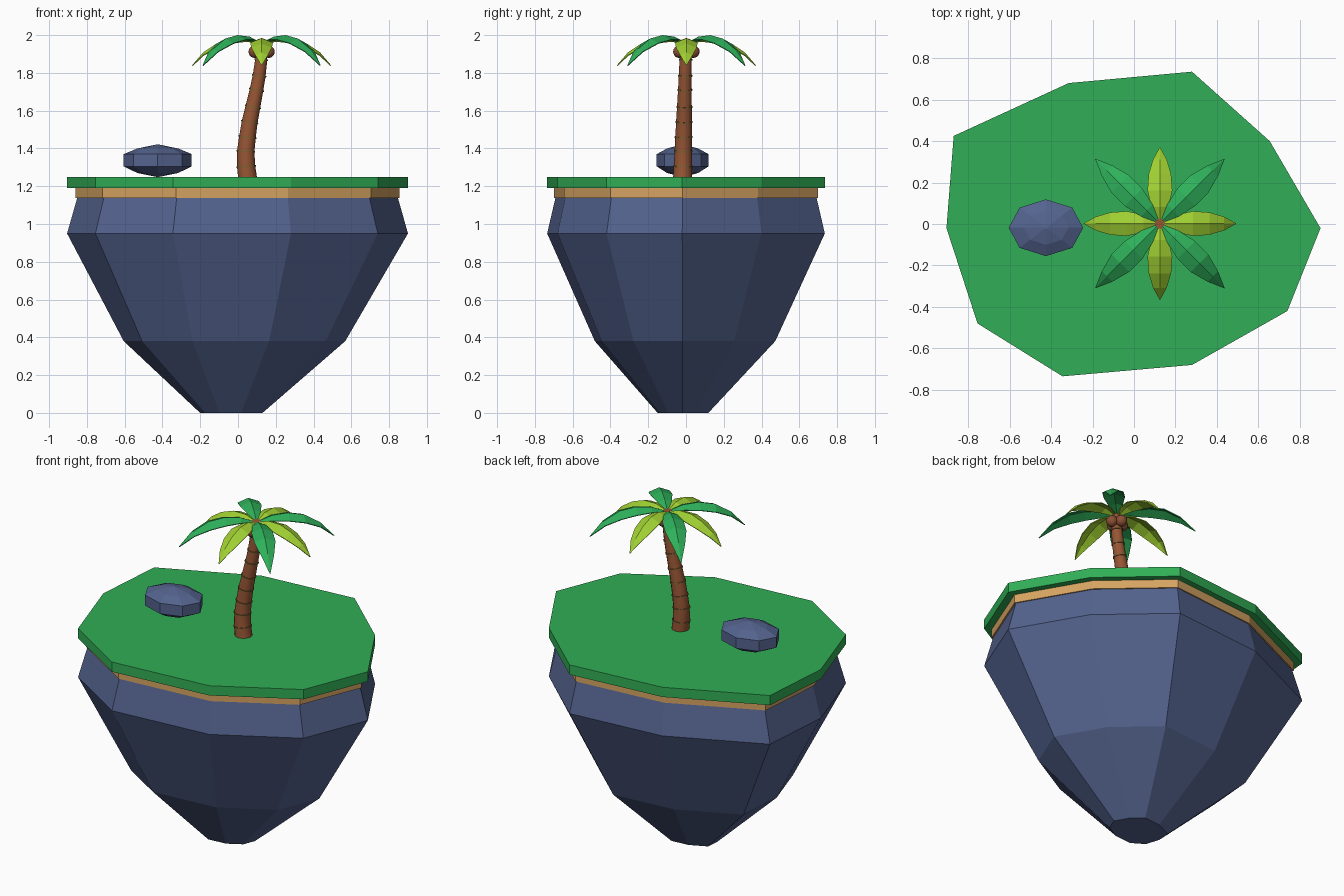
import bpy, bmesh, math
from mathutils import Vector

if "Cube" in bpy.data.objects:
    bpy.data.objects.remove(bpy.data.objects["Cube"])


def material(name, r, g, b):
    lin = lambda c: ((c / 255 + 0.055) / 1.055) ** 2.4 if c > 10 else c / 255 / 12.92
    m = bpy.data.materials.new(name)
    m.diffuse_color = (lin(r), lin(g), lin(b), 1)
    m.use_nodes = True
    m.node_tree.nodes["Principled BSDF"].inputs["Base Color"].default_value = m.diffuse_color
    return m


GRASS = material("grass green", 49, 174, 86)
SAND = material("sand", 214, 164, 98)
ROCK = material("slate blue rock", 84, 99, 142)
BARK = material("bark brown", 150, 85, 52)
RING = material("ring olive brown", 128, 96, 50)
NUT = material("coconut brown", 140, 80, 54)
LEAF = material("leaf green", 46, 176, 90)
LIME = material("leaf lime", 160, 208, 50)


def finish(name, bm, mat, smooth=False):
    bmesh.ops.recalc_face_normals(bm, faces=bm.faces)
    me = bpy.data.meshes.new(name)
    bm.to_mesh(me)
    bm.free()
    me.materials.append(mat)
    if smooth:
        me.polygons.foreach_set("use_smooth", [True] * len(me.polygons))
    ob = bpy.data.objects.new(name, me)
    bpy.context.collection.objects.link(ob)
    return ob


def loft(name, rings, mat, smooth=False):
    """Closed solid through rings that have the same number of points."""
    bm = bmesh.new()
    loops = [[bm.verts.new(p) for p in ring] for ring in rings]
    for a, b in zip(loops, loops[1:]):
        for i in range(len(a)):
            j = (i + 1) % len(a)
            bm.faces.new((a[i], a[j], b[j], b[i]))
    for cap in (bm.faces.new(loops[0]), bm.faces.new(loops[-1])):
        cap.smooth = False
    ob = finish(name, bm, mat, smooth)
    if smooth:
        ob.data.polygons[-1].use_smooth = ob.data.polygons[-2].use_smooth = False
    return ob


# island layers share one ten-sided outline
OUTLINE = [(-.87, .425), (-.905, -.02), (-.755, -.48), (-.345, -.735), (.28, -.68),
           (.74, -.42), (.90, -.02), (.655, .40), (.28, .735), (-.315, .68)]


def layer(z, s, dx=0, dy=0):
    return [(x * s + dx, y * s + dy, z) for x, y in OUTLINE]


loft("island_rock", [layer(0, .183, -.035, -.016), layer(.38, .65, -.017, -.005),
                     layer(.95, 1), layer(1.14, .94)], ROCK)
loft("sand_layer", [layer(1.138, .95), layer(1.192, .95)], SAND)
loft("grass_layer", [layer(1.19, 1), layer(1.25, 1)], GRASS)


# boulder
def oval(z, s):
    return [(-.425 + .18 * s * math.cos(i * math.pi / 4),
             -.018 + .137 * s * math.sin(i * math.pi / 4), z) for i in range(8)]


loft("boulder", [oval(1.25, .05), oval(1.27, .6), oval(1.305, 1), oval(1.37, 1),
                 oval(1.40, .6), oval(1.42, .05)], ROCK)

# trunk: leaning path of (x, z, radius)
PATH = [(.05, 1.25, .050), (.043, 1.305, .048), (.041, 1.385, .046), (.05, 1.46, .044),
        (.062, 1.54, .042), (.079, 1.62, .039), (.098, 1.71, .036), (.112, 1.785, .034),
        (.123, 1.87, .032), (.127, 1.965, .026)]


def trunk_ring(i, shift=0, grow=0):
    x, z, r = PATH[i]
    a, b = PATH[max(i - 1, 0)], PATH[min(i + 1, len(PATH) - 1)]
    d = Vector((b[0] - a[0], 0, b[1] - a[1])).normalized()
    if i == 0:
        d = Vector((0, 0, 1))
    u = Vector((d.z, 0, -d.x))
    c = Vector((x, -.018 * (1 - (z - 1.25) / .7), z)) + d * shift
    return [c + (r + grow) * (u * math.cos(t) + Vector((0, 1, 0)) * math.sin(t))
            for t in (k * math.tau / 12 for k in range(12))]


loft("trunk", [trunk_ring(i) for i in range(len(PATH))], BARK, True)
for i in range(1, len(PATH) - 1):
    loft(f"trunk_ring_{i}", [trunk_ring(i, -.004, .004), trunk_ring(i, .004, .004)], RING, True)

# coconuts
CX, CY = .125, .002
for i in range(4):
    a = i * math.pi / 2
    bm = bmesh.new()
    bmesh.ops.create_uvsphere(bm, u_segments=14, v_segments=10, radius=.033)
    bmesh.ops.translate(bm, verts=bm.verts,
                        vec=(CX + .037 * math.cos(a), CY + .037 * math.sin(a), 1.912))
    finish(f"coconut_{i + 1}", bm, NUT, True)

# fronds: (distance, ridge height, half width, drop of the edges)
LIME_LEAF = [(.01, 1.962, .008, .003), (.08, 1.985, .042, .016), (.16, 1.984, .06, .024),
             (.24, 1.955, .054, .022), (.31, 1.908, .033, .014), (.368, 1.84, .001, 0)]
GREEN_LEAF = [(.01, 1.962, .008, .003), (.09, 1.992, .04, .016), (.18, 2.0, .06, .024),
              (.27, 1.982, .06, .024), (.36, 1.928, .036, .014), (.441, 1.84, .001, 0)]


def frond(name, profile, angle, mat):
    bm = bmesh.new()
    d = Vector((math.cos(angle), math.sin(angle), 0))
    s = Vector((-d.y, d.x, 0))
    rows = []
    for r, z, w, drop in profile:
        c = Vector((CX, CY, z)) + d * r
        down = Vector((0, 0, drop))
        top = [c + s * w - down, c, c - s * w - down]
        rows.append([bm.verts.new(p) for p in top])
    for a, b in zip(rows, rows[1:]):
        for k in range(2):
            bm.faces.new((a[k], a[k + 1], b[k + 1], b[k]))
    ob = finish(name, bm, mat)
    if ob.data.polygons[0].normal.z < 0:
        ob.data.flip_normals()
    mod = ob.modifiers.new("thickness", "SOLIDIFY")
    mod.thickness = .005
    mod.offset = -1


for i in range(8):
    green = i % 2
    frond(f"frond_{i + 1}", GREEN_LEAF if green else LIME_LEAF, i * math.pi / 4,
          LEAF if green else LIME)
